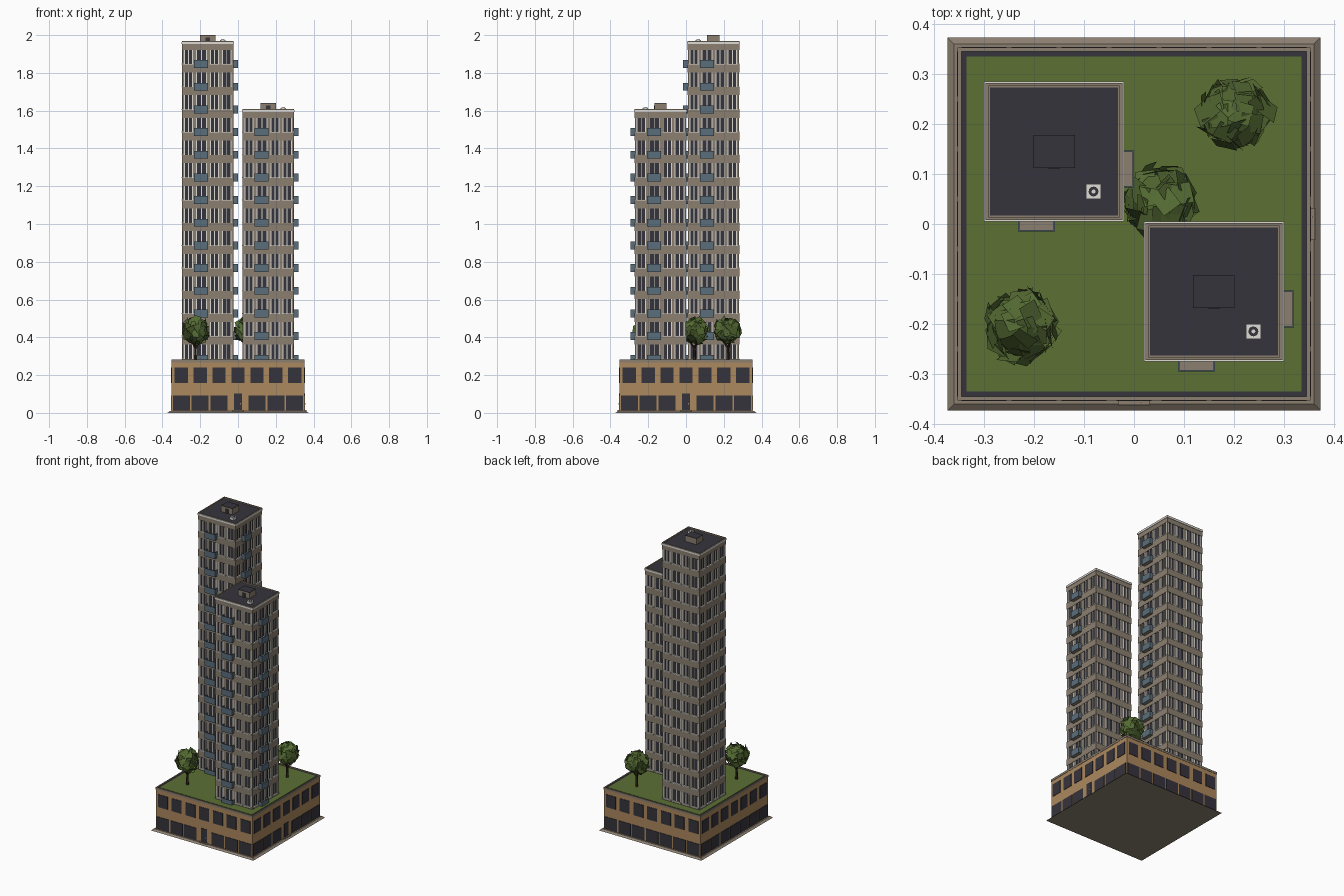
import bpy, bmesh, math, random
from mathutils import Matrix, Vector

if "Cube" in bpy.data.objects:
    bpy.data.objects.remove(bpy.data.objects["Cube"], do_unlink=True)
random.seed(4)


def material(name, rgb):
    """Material from 0-255 display values."""
    col = [((c / 255 + 0.055) / 1.055) ** 2.4 for c in rgb] + [1]
    m = bpy.data.materials.new(name)
    m.use_nodes = True
    m.diffuse_color = col
    m.node_tree.nodes["Principled BSDF"].inputs["Base Color"].default_value = col
    return m


CONCRETE = material("warm concrete", (139, 127, 112))
TAN = material("tan wall", (172, 136, 93))
DARK = material("dark glass and roofing", (54, 52, 60))
LAWN = material("lawn green", (92, 112, 52))
LEAF = material("leaf green", (84, 106, 50))
WHITE = material("white trim", (222, 220, 214))
RAIL = material("blue railing", (90, 110, 124))
BARK = material("dark bark", (58, 44, 32))

parts = {}


def mesh_of(name, mat):
    if name not in parts:
        parts[name] = (bmesh.new(), mat)
    return parts[name][0]


def box(name, mat, xs, ys, zs, M=Matrix()):
    """Axis box between three ranges, then moved by M."""
    size = Matrix.Diagonal((xs[1] - xs[0], ys[1] - ys[0], zs[1] - zs[0], 1))
    mid = Vector([(r[0] + r[1]) / 2 for r in (xs, ys, zs)])
    bmesh.ops.create_cube(mesh_of(name, mat), size=1, matrix=M @ Matrix.Translation(mid) @ size)


def block(name, mat, half, z0, z1, M=Matrix()):
    box(name, mat, (-half, half), (-half, half), (z0, z1), M)


def ring(name, mat, outer, inner, z0, z1, M=Matrix()):
    """Square ring made of four butted bars."""
    for k in range(4):
        box(name, mat, (-outer, inner), (-outer, -inner), (z0, z1), M @ side(k))


def side(k):
    """Turn the front face to front, right, back or left."""
    return Matrix.Rotation(k * math.pi / 2, 4, "Z")


# Ground slab with sloping edge
bmesh.ops.create_cone(mesh_of("ground_slab", CONCRETE), cap_ends=True, segments=4,
                      radius1=0.373 * math.sqrt(2), radius2=0.36 * math.sqrt(2), depth=0.01,
                      matrix=Matrix.Translation((0, 0, 0.005)) @ Matrix.Rotation(math.pi / 4, 4, "Z"))

# Podium
WALL, DECK = 0.352, 0.28
block("podium_walls", TAN, WALL - 0.001, 0.01, 0.27)
ring("podium_cap", CONCRETE, WALL + 0.001, 0.345, 0.268, DECK + 0.002)
block("podium_roof_edge", DARK, 0.345, 0.27, 0.275)
block("roof_lawn", LAWN, 0.335, 0.272, 0.278)
for k in range(4):
    M = side(k)
    face = (-WALL - 0.002, -WALL + 0.004)
    for i in range(-3, 4):
        x = i * 0.1
        box("podium_upper_windows", DARK, (x - 0.035, x + 0.035), face, (0.157, 0.24), M)
        if i or k > 1:
            box("podium_shop_windows", DARK, (x - 0.045, x + 0.045), face, (0.013, 0.092), M)
    if k < 2:
        box("podium_doors", DARK, (-0.021, 0.021), face, (0.013, 0.102), M)
        box("door_handles", WHITE, (0.012, 0.016), (-WALL - 0.005, -WALL), (0.045, 0.052), M)
        box("door_steps", CONCRETE, (-0.032, 0.032), (-0.362, -0.345), (0.008, 0.014), M)

# Towers
BAYS = [(-0.126, -0.078), (-0.062, -0.004), (0.012, 0.060), (0.075, 0.126)]
STOREY = 0.12


def window(t, bay, z, M):
    """White frame bars set in one opening."""
    a, b = bay
    mid, bar, depth = (a + b) / 2, 0.005, (-0.1355, -0.129)
    for x in (a, mid - bar / 2, b - bar):
        box(t + "_window_frames", WHITE, (x, x + bar), depth, (z, z + 0.082), M)
    box(t + "_window_sills", WHITE, (a - 0.002, b + 0.002), (-0.139, -0.129), (z + 0.004, z + 0.009), M)


def balcony(t, z, M):
    """Floor plate with a solid railing on three sides."""
    a, b, out = -0.071, 0.001, -0.159
    box(t + "_balcony_floors", CONCRETE, (a, b), (out, -0.13), (z - 0.014, z - 0.004), M)
    low, high = z - 0.014, z + 0.027
    box(t + "_balcony_rails", RAIL, (a - 0.001, b + 0.001), (out - 0.001, out + 0.002), (low, high), M)
    for x in (a - 0.001, b - 0.002):
        box(t + "_balcony_rails", RAIL, (x, x + 0.003), (out, -0.13), (low, high), M)


def tower(t, x, y, storeys):
    P = Matrix.Translation((x, y, 0))
    top = DECK + storeys * STOREY
    block(t + "_glass_core", DARK, 0.130, 0.275, top - 0.004, P)
    edges = [-0.135] + [e for bay in BAYS for e in bay] + [0.135]
    for k in range(4):
        M = P @ side(k)
        for a, b in zip(edges[::2], edges[1::2]):
            box(t + "_piers", CONCRETE, (a, b), (-0.135, -0.128), (0.275, top - 0.01), M)
        for f in range(storeys):
            z = DECK + f * STOREY
            for bay in BAYS:
                window(t, bay, z, M)
            if k < 2:
                balcony(t, z, M)
    # Floor bands
    for f in range(storeys + 1):
        z = DECK + f * STOREY
        ring(t + "_floor_bands", CONCRETE, 0.137, 0.128, max(z - 0.038, 0.275), min(z + 0.005, top), P)
    # Roof edge and deck
    ring(t + "_parapet", CONCRETE, 0.137, 0.131, top - 0.01, top + 0.008, P)
    ring(t + "_cornice", WHITE, 0.140, 0.136, top - 0.008, top + 0.003, P)
    block(t + "_roof", DARK, 0.132, top - 0.006, top, P)
    # Stair hut
    hx, hy = 0.0415, 0.033
    box(t + "_stair_hut", CONCRETE, (-hx, hx), (-hy, hy), (top - 0.003, top + 0.038), P)
    box(t + "_hut_roof", DARK, (-hx, hx), (-hy, hy), (top + 0.038, top + 0.04), P)
    box(t + "_hut_door", DARK, (-0.011, 0.011), (-hy - 0.002, -hy + 0.004), (top, top + 0.028), P)
    # Rooftop fan unit
    U = P @ Matrix.Translation((0.079, -0.08, 0))
    block(t + "_fan_unit", WHITE, 0.015, top - 0.002, top + 0.015, U)
    for name, mat, r, h in (("_fan_opening", DARK, 0.010, 0.0155), ("_fan_hub", WHITE, 0.004, 0.0165)):
        bmesh.ops.create_cone(mesh_of(t + name, mat), cap_ends=True, segments=12, radius1=r, radius2=r,
                              depth=0.004, matrix=U @ Matrix.Translation((0, 0, top + h - 0.002)))


tower("tall_tower", -0.16, 0.145, 14)
tower("short_tower", 0.16, -0.135, 11)


# Trees with crowns of overlapping leaf cards
def tree(t, x, y):
    def limb(start, end, r):
        d = end - start
        bmesh.ops.create_cone(mesh_of(t + "_trunk", BARK), cap_ends=True, segments=6, radius1=r,
                              radius2=r * 0.6, depth=d.length,
                              matrix=Matrix.Translation((start + end) / 2) @ d.to_track_quat("Z", "Y").to_matrix().to_4x4())

    fork = Vector((x, y, 0.36))
    limb(Vector((x, y, 0.274)), fork, 0.009)
    for k in range(3):
        a = k * math.tau / 3 + 0.4
        limb(fork - Vector((0, 0, 0.02)), fork + Vector((0.04 * math.cos(a), 0.04 * math.sin(a), 0.04)), 0.005)
    centre = Vector((x, y, 0.435))
    bm = mesh_of(t + "_leaves", LEAF)
    bmesh.ops.create_icosphere(bm, subdivisions=2, radius=0.056, matrix=Matrix.Translation(centre))
    count = 60
    for i in range(count):
        h = 1 - 2 * (i + 0.5) / count
        a = i * 2.39996
        n = Vector((math.cos(a) * math.sqrt(1 - h * h), math.sin(a) * math.sqrt(1 - h * h), h))
        tilt = n + Vector([random.uniform(-0.45, 0.45) for _ in range(3)])
        turn = tilt.to_track_quat("Z", "Y").to_matrix().to_4x4() @ Matrix.Rotation(random.uniform(0, 3), 4, "Z")
        bmesh.ops.create_grid(bm, x_segments=1, y_segments=1, size=random.uniform(0.017, 0.024),
                              matrix=Matrix.Translation(centre + n * random.uniform(0.06, 0.068)) @ turn)


tree("front_tree", -0.225, -0.205)
tree("middle_tree", 0.052, 0.045)
tree("back_tree", 0.203, 0.222)

# Turn every part into an object
for name, (bm, mat) in parts.items():
    me = bpy.data.meshes.new(name)
    bm.to_mesh(me)
    bm.free()
    me.materials.append(mat)
    bpy.context.scene.collection.objects.link(bpy.data.objects.new(name, me))
